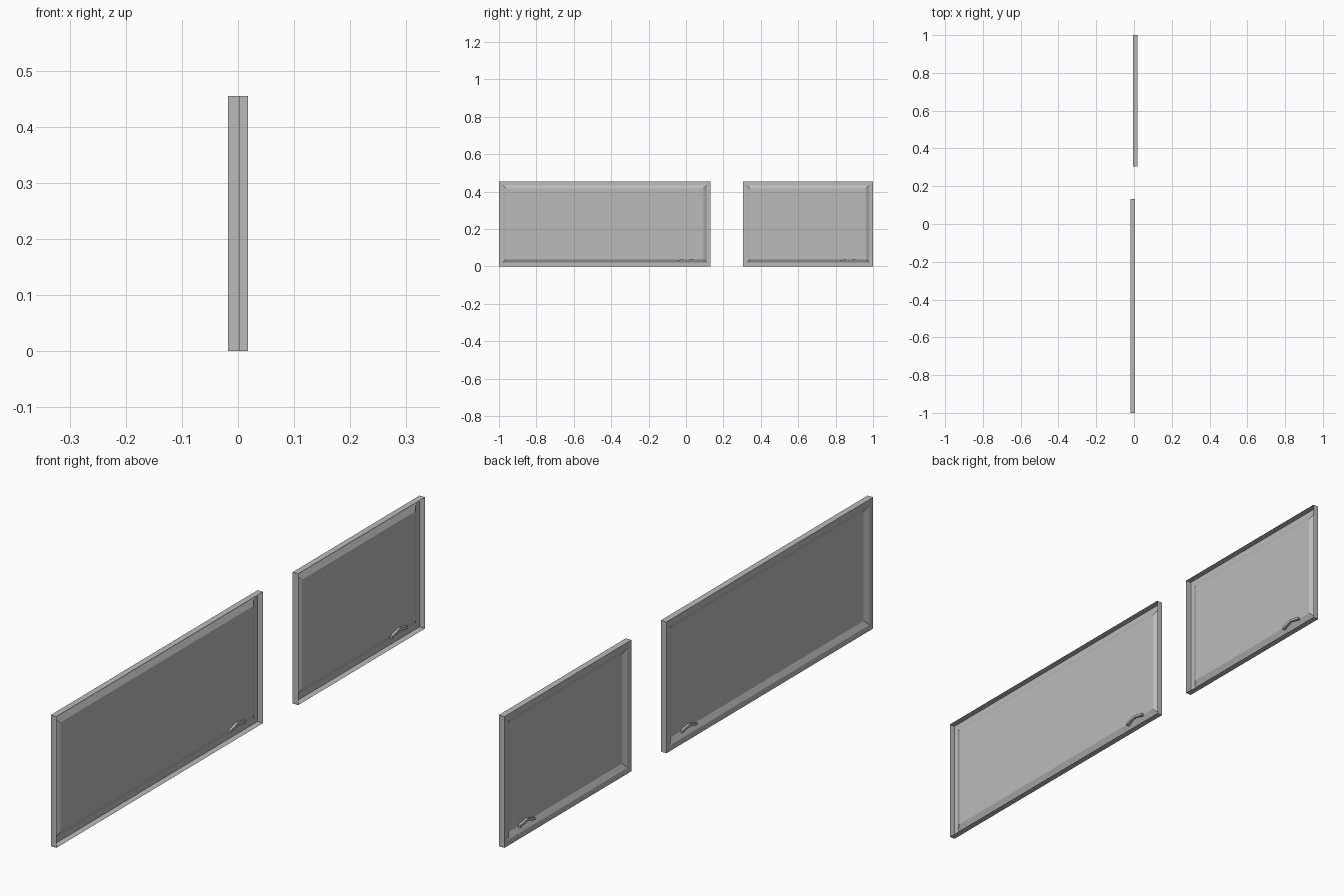
import bpy
import bmesh
from mathutils import Vector

default = bpy.data.objects.get("Cube")
if default:
    bpy.data.objects.remove(default, do_unlink=True)

HEIGHT = 0.455      # panel height
DEPTH = 0.0215      # depth of the side walls
RIM = 0.02          # flat border
SLOPE = 0.038       # inner edge of the sloped border
SINK = 0.01         # how far the pane sits behind the rim

grey = bpy.data.materials.new("plain_grey")
grey.use_nodes = True
colour = (0.5, 0.5, 0.5, 1)
grey.diffuse_color = colour
grey.node_tree.nodes["Principled BSDF"].inputs["Base Color"].default_value = colour


def finish(name, bm):
    bmesh.ops.recalc_face_normals(bm, faces=bm.faces)
    mesh = bpy.data.meshes.new(name)
    bm.to_mesh(mesh)
    bm.free()
    mesh.materials.append(grey)
    obj = bpy.data.objects.new(name, mesh)
    bpy.context.collection.objects.link(obj)
    return obj


def loop(bm, x, y0, y1, inset):
    """Rectangular ring of vertices at depth x."""
    low, high = inset, HEIGHT - inset
    a, b = y0 + inset, y1 - inset
    return [bm.verts.new((x, y, z)) for y, z in
            ((a, low), (b, low), (b, high), (a, high))]


def pane(name, x, y0, y1):
    """Pressed sheet: side walls, flat rim, sloped border and sunken pane."""
    bm = bmesh.new()
    steps = ((x + DEPTH, 0), (x, 0), (x, RIM), (x + SINK, SLOPE))
    rings = [loop(bm, px, y0, y1, inset) for px, inset in steps]
    for outer, inner in zip(rings, rings[1:]):
        for i in range(4):
            j = (i + 1) % 4
            bm.faces.new((outer[i], outer[j], inner[j], inner[i]))
    bm.faces.new(rings[-1])
    finish(name, bm)


def latch(name, x, y, z):
    """Small bent lever showing on both sides of the pane."""
    bm = bmesh.new()
    half = 0.0045
    sections = []
    for dy, dz in ((-0.042, -0.008), (0, 0.004), (0.042, -0.004)):
        centre = Vector((x, y + dy, z + dz))
        sections.append([bm.verts.new(centre + Vector((sx * 0.008, 0, sz * half)))
                         for sx, sz in ((-1, -1), (1, -1), (1, 1), (-1, 1))])
    for a, b in zip(sections, sections[1:]):
        for i in range(4):
            j = (i + 1) % 4
            bm.faces.new((a[i], a[j], b[j], b[i]))
    bm.faces.new(sections[0])
    bm.faces.new(sections[-1])
    finish(name, bm)


# Two sliding panels on neighbouring tracks, each with its latch
for label, x, y0, y1 in (("long", -0.0175, -1, 0.132), ("short", -0.004, 0.305, 1)):
    pane(label + "_panel", x, y0, y1)
    latch(label + "_latch", x + SINK, y1 - 0.132, 0.042)
